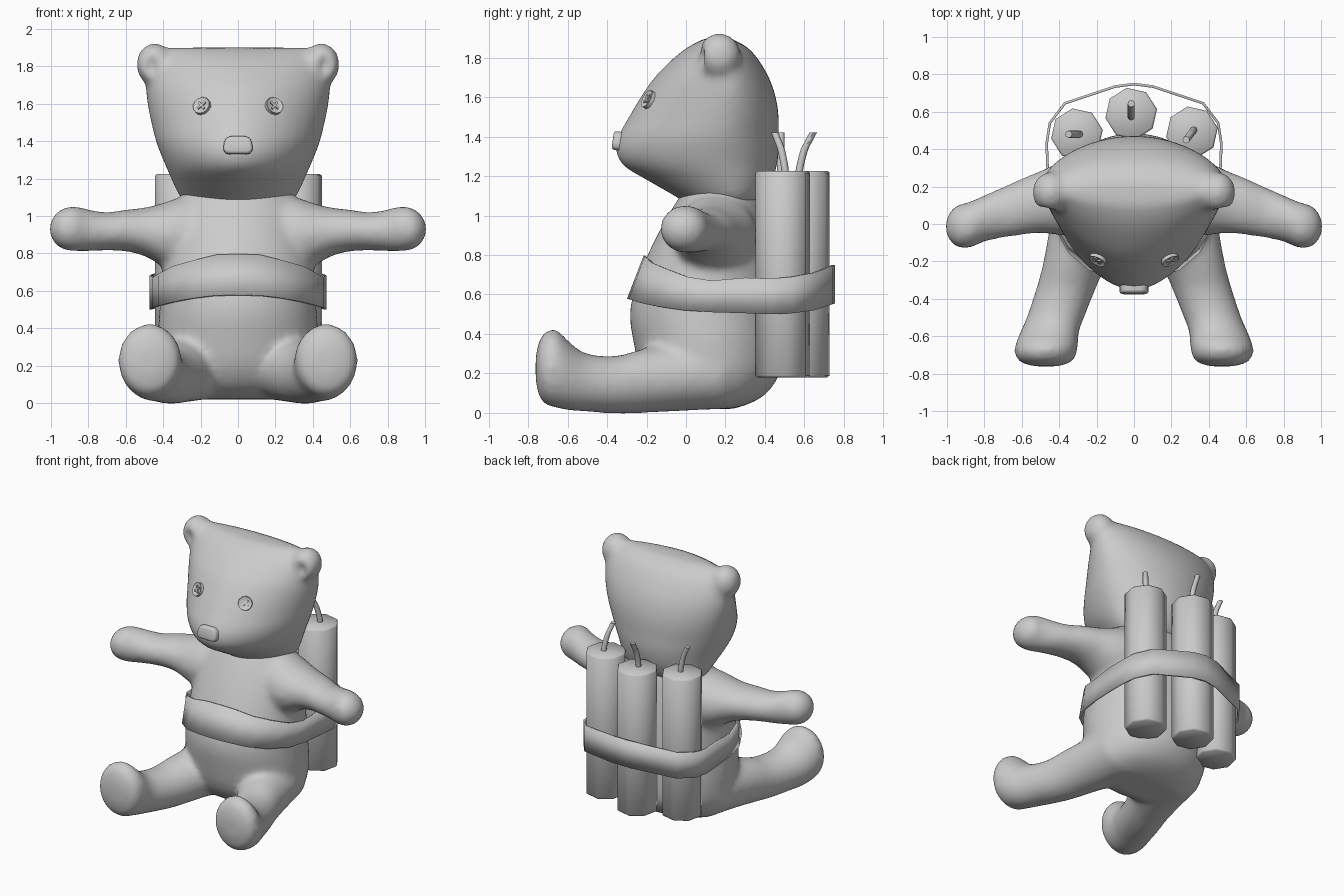
import bpy, bmesh, math
from mathutils import Matrix, Vector

if "Cube" in bpy.data.objects:
    bpy.data.objects.remove(bpy.data.objects["Cube"])


def finish(bm, name, angle=40):
    bmesh.ops.recalc_face_normals(bm, faces=bm.faces[:])
    me = bpy.data.meshes.new(name)
    bm.to_mesh(me)
    bm.free()
    ob = bpy.data.objects.new(name, me)
    bpy.context.collection.objects.link(ob)
    bpy.ops.object.select_all(action='DESELECT')
    ob.select_set(True)
    bpy.context.view_layer.objects.active = ob
    bpy.ops.object.shade_smooth_by_angle(angle=math.radians(angle))
    return ob


def spline_rows(rows, steps=4):
    """Smooth in-between rows (Catmull-Rom)."""
    out = []
    for i in range(len(rows) - 1):
        a, b, c, d = (rows[max(i - 1, 0)], rows[i], rows[i + 1], rows[min(i + 2, len(rows) - 1)])
        for k in range(steps):
            t = k / steps
            out.append([0.5 * (2 * q + (r - p) * t + (2 * p - 5 * q + 4 * r - s) * t * t
                               + (3 * q - p - 3 * r + s) * t ** 3)
                        for p, q, r, s in zip(a, b, c, d)])
    return out + [list(rows[-1])]


def loft(bm, axis, rows, side=1, mid=0.5, power=1.0, n=40):
    """Rows: position on axis, then min/max in each of the other two axes."""
    rings = []
    for s, a0, a1, b0, b1 in spline_rows(rows):
        bc, ring = b0 + (b1 - b0) * mid, []
        for i in range(n):
            c, q = math.cos(2 * math.pi * i / n), math.sin(2 * math.pi * i / n)
            if q < 0:
                c = math.copysign(abs(c) ** power, c)
                q = -abs(q) ** power
            a = (a0 + a1) / 2 + (a1 - a0) / 2 * c
            b = bc + q * ((b1 - bc) if q > 0 else (bc - b0))
            x, y, z = {'X': (s, a, b), 'Y': (a, s, b), 'Z': (a, b, s)}[axis]
            ring.append(bm.verts.new((x * side, y, z)))
        rings.append(ring)
    faces = [bm.faces.new(rings[0]), bm.faces.new(rings[-1][::-1])]
    for r, t in zip(rings, rings[1:]):
        for i in range(n):
            j = (i + 1) % n
            faces.append(bm.faces.new((r[i], t[i], t[j], r[j])))
    bmesh.ops.recalc_face_normals(bm, faces=faces)


def ellipsoid(bm, loc, rad):
    bmesh.ops.create_uvsphere(bm, u_segments=24, v_segments=16, radius=1,
                              matrix=Matrix.Translation(loc) @ Matrix.Diagonal((*rad, 1)))


def fuse_together(ob, voxel, smooth, cutter=None):
    def remesh():
        m = ob.modifiers.new("remesh", 'REMESH')
        m.mode, m.voxel_size, m.use_smooth_shade = 'VOXEL', voxel, True
    remesh()
    if cutter:
        b = ob.modifiers.new("cut", 'BOOLEAN')
        b.operation, b.object = 'DIFFERENCE', cutter
        remesh()
    s = ob.modifiers.new("smooth", 'SMOOTH')
    s.factor, s.iterations = 0.5, smooth


# Body: torso, arms and legs blended into one skin
bm = bmesh.new()
torso = [(.02, .28, -.03, .24), (.05, .34, -.10, .33), (.1, .385, -.17, .41), (.2, .42, -.23, .475),
         (.35, .43, -.265, .485), (.5, .42, -.285, .48), (.65, .41, -.255, .47), (.8, .39, -.195, .45),
         (.95, .36, -.12, .42), (1.1, .31, -.03, .38), (1.15, .25, .02, .33)]
loft(bm, 'Z', [(z, -w, w, f, b) for z, w, f, b in torso])
arm = [(.1, -.02, .36, .68, 1.1), (.3, -.06, .36, .70, 1.1), (.4, -.06, .33, .73, 1.07),
       (.5, -.05, .285, .785, 1.045), (.6, -.06, .245, .81, 1.035), (.7, -.075, .20, .815, 1.02),
       (.8, -.095, .155, .81, 1.035), (.88, -.13, .12, .81, 1.055), (.95, -.125, .10, .825, 1.035),
       (.99, -.085, .06, .865, .995), (1.008, -.045, .015, .90, .955)]
leg = [(.2, .02, .42, .02, .40), (0, .05, .45, .01, .36), (-.2, .14, .485, 0, .33),
       (-.35, .205, .525, -.005, .29), (-.5, .265, .575, .005, .30), (-.58, .295, .61, .01, .35),
       (-.66, .3, .64, .025, .425), (-.72, .315, .63, .045, .405), (-.75, .36, .585, .10, .35),
       (-.762, .42, .52, .17, .28)]
for side in (1, -1):
    loft(bm, 'X', arm, side)
    loft(bm, 'Y', leg, side)
body = finish(bm, "body", 180)
fuse_together(body, .02, 16)

# Ear hollows (helper)
bm = bmesh.new()
for side in (1, -1):
    ellipsoid(bm, (side * .465, .055, 1.80), (.04, .05, .07))
hollow = finish(bm, "ear_hollow_cutter")
hollow.hide_render = True
hollow.hide_set(True)

# Head with ears
bm = bmesh.new()
skull = [(1.06, .27, 0, .36), (1.10, .31, -.06, .40), (1.18, .35, -.20, .44), (1.25, .38, -.315, .46),
         (1.32, .41, -.355, .47), (1.40, .44, -.345, .47), (1.5, .465, -.29, .47), (1.6, .485, -.23, .455),
         (1.7, .495, -.16, .42), (1.8, .485, -.06, .36), (1.86, .45, .02, .30), (1.9, .38, .10, .22)]
loft(bm, 'Z', [(z, -w, w, f, b) for z, w, f, b in skull], mid=.63, power=1.15)
for side in (1, -1):
    ellipsoid(bm, (side * .445, .17, 1.81), (.10, .11, .115))
head = finish(bm, "head", 180)
fuse_together(head, .016, 16, hollow)

# Find the face surface for eyes and nose
bpy.context.view_layer.update()
face = head.evaluated_get(bpy.context.evaluated_depsgraph_get())


def on_face(x, z):
    hit, loc, normal, _ = face.ray_cast(Vector((x, -2, z)), Vector((0, 1, 0)))
    return (loc, normal) if hit else (Vector((x, -.22, z)), Vector((x, -1, .4)))


# Button eyes with stitched crosses
for side, label in ((-1, "left"), (1, "right")):
    loc, normal = on_face(side * .19, 1.585)
    frame = Matrix.Translation(loc) @ normal.to_track_quat('Z', 'Y').to_matrix().to_4x4()
    bm = bmesh.new()
    bmesh.ops.create_cone(bm, cap_ends=True, segments=12, radius1=.05, radius2=.048, depth=.036)
    top = max(bm.faces, key=lambda f: f.calc_center_median().z)
    bmesh.ops.inset_region(bm, faces=[top], thickness=.012)
    bmesh.ops.translate(bm, verts=top.verts[:], vec=(0, 0, -.008))
    for turn in (45, -45):
        bmesh.ops.create_cube(bm, size=1, matrix=Matrix.Translation((0, 0, .013))
                              @ Matrix.Rotation(math.radians(turn), 4, 'Z')
                              @ Matrix.Diagonal((.055, .012, .012, 1)))
    bm.transform(frame)
    finish(bm, label + "_button_eye", 35)

# Nose
loc, _ = on_face(0, 1.38)
bm = bmesh.new()
bmesh.ops.create_cube(bm, size=1, matrix=Matrix.Diagonal((.165, .05, .095, 1)))
for v in bm.verts:
    if v.co.z > 0:
        v.co.x *= .85
bmesh.ops.bevel(bm, geom=[e for e in bm.edges if abs(e.verts[0].co.y - e.verts[1].co.y) > .01],
                offset=.035, segments=3, profile=.5, affect='EDGES')
front = min(bm.faces, key=lambda f: f.calc_center_median().y)
bmesh.ops.bevel(bm, geom=list(front.edges), offset=.014, segments=2, profile=.5, affect='EDGES')
bm.transform(Matrix.Translation((0, loc.y, 1.378)) @ Matrix.Rotation(math.radians(-8), 4, 'X'))
finish(bm, "nose", 50)

# Three octagonal sticks, each with a bent fuse
sticks = [("left", -.305, .48, (-.05, 0)), ("middle", -.015, .59, (0, .06)), ("right", .31, .49, (-.035, -.045))]
for label, x, y, (dx, dy) in sticks:
    bm = bmesh.new()
    bmesh.ops.create_cone(bm, cap_ends=True, segments=8, radius1=.14, radius2=.14, depth=1.045,
                          matrix=Matrix.Translation((x, y, .7025)) @ Matrix.Rotation(math.radians(10), 4, 'Z'))
    rims = [e for e in bm.edges if abs(e.verts[0].co.z - e.verts[1].co.z) < .01]
    bmesh.ops.bevel(bm, geom=rims, offset=.01, segments=1, affect='EDGES')
    finish(bm, label + "_stick", 50)
    bm = bmesh.new()
    path = [(0, 1.2), (.1, 1.25), (.45, 1.33), (.85, 1.38), (1.2, 1.42)]
    loft(bm, 'Z', [(z, x + dx * (t - .3) - .019, x + dx * (t - .3) + .019,
                    y + dy * (t - .3) - .019, y + dy * (t - .3) + .019) for t, z in path], n=8)
    finish(bm, label + "_fuse", 50)

# Strap around belly and sticks: x, y, top z, bottom z, slope of the band
half = [(0, -.25, .795, .577, .042), (.12, -.243, .79, .575, .04), (.24, -.205, .76, .56, .035),
        (.345, -.125, .73, .54, .025), (.42, -.005, .69, .52, .01), (.45, .13, .67, .51, 0),
        (.462, .3, .685, .505, 0), (.467, .43, .68, .50, 0), (.45, .54, .69, .505, 0),
        (.37, .645, .71, .52, 0), (.1, .735, .745, .55, 0), (0, .748, .75, .555, 0)]
loop = half + [(-x, y, t, b, s) for x, y, t, b, s in half[-2:0:-1]]
bm = bmesh.new()
tops = [bm.verts.new((x, y + s, t)) for x, y, t, b, s in loop]
lows = [bm.verts.new((x, y - s, b)) for x, y, t, b, s in loop]
for i in range(len(loop)):
    j = (i + 1) % len(loop)
    bm.faces.new((lows[i], lows[j], tops[j], tops[i]))
strap = finish(bm, "strap", 50)
solid = strap.modifiers.new("thickness", 'SOLIDIFY')
solid.thickness, solid.offset = .014, 0
